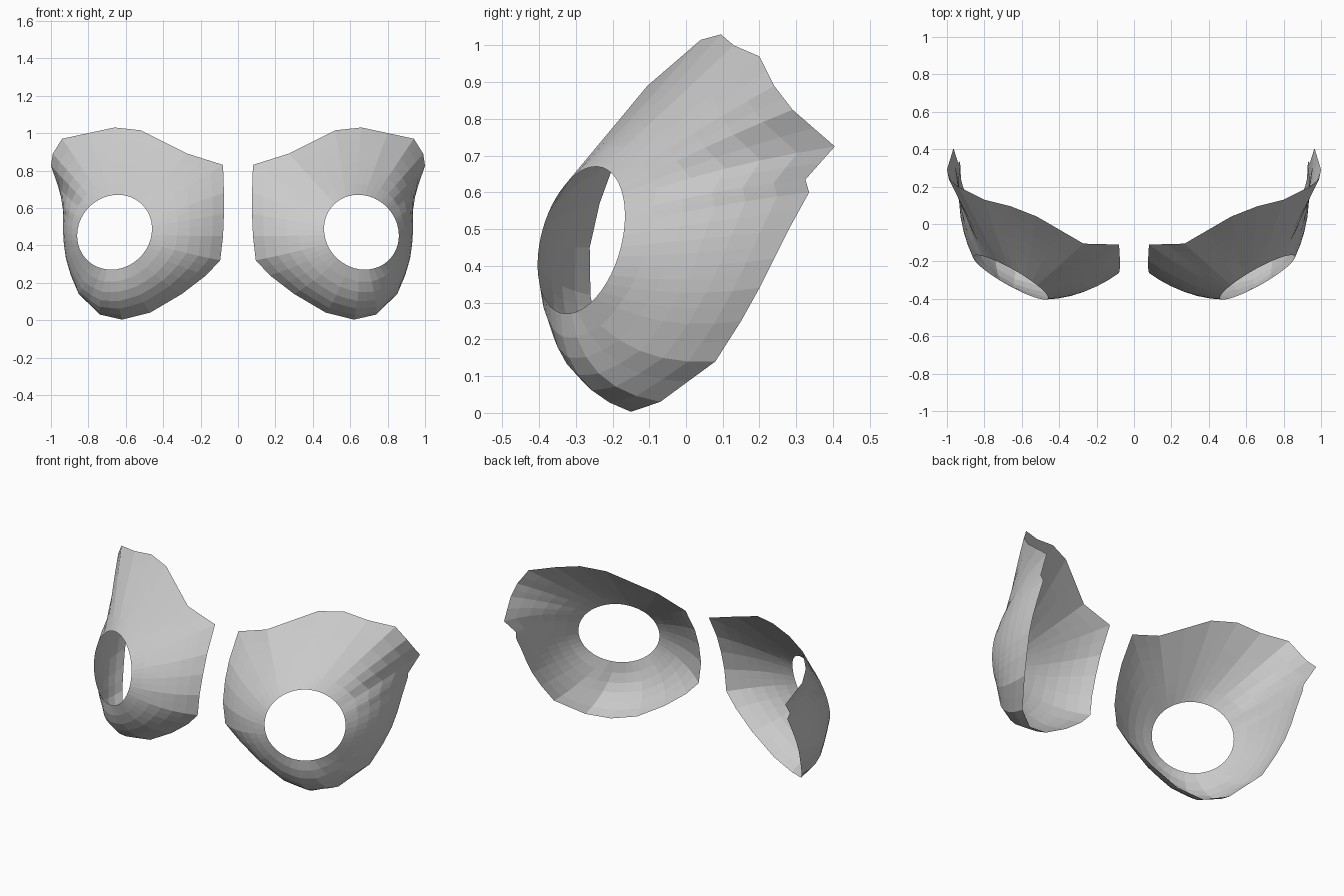
import bpy
import math
from mathutils import Vector

if "Cube" in bpy.data.objects:
    bpy.data.objects.remove(bpy.data.objects["Cube"])

# Outer rim, clockwise from the upper inner corner: x, y, z, bulge
RIM = [
    (.08, -.11, .83, .01), (.27, -.105, .89, .0), (.52, .04, 1.015, -.005),
    (.66, .095, 1.03, -.005), (.80, .13, 1.0, .0), (.94, .20, .97, .0),
    (.99, .24, .89, .005), (1.0, .29, .825, .01), (.965, .405, .725, .03),
    (.94, .325, .635, .035), (.93, .335, .60, .035), (.927, .28, .50, .035),
    (.925, .24, .42, .035), (.915, .20, .34, .04), (.89, .15, .25, .05),
    (.85, .08, .14, .06), (.74, -.07, .03, .065), (.62, -.15, .003, .06),
    (.47, -.19, .04, .055), (.30, -.22, .14, .05), (.17, -.245, .24, .04),
    (.095, -.26, .32, .035), (.08, -.262, .45, .03), (.075, -.235, .57, .025),
    (.075, -.195, .68, .02),
]
RINGS = 6
CENTRE = Vector((.60, .10, .50))


def hole_point(t):
    """Point on the tilted round opening."""
    c, s = math.cos(t), math.sin(t)
    return Vector((.66 + .2 * c - .008 * s,
                   -.285 + .11 * c + .045 * s,
                   .47 + .2 * s - .01 * c))


# Double the rim points so the opening reads as round
rim = []
for i, p in enumerate(RIM):
    q = RIM[(i + 1) % len(RIM)]
    rim += [Vector(p), (Vector(p) + Vector(q)) / 2]
n = len(rim)

# Spokes curve from the opening to the rim
verts = []
start = math.radians(148)
for i, p in enumerate(rim):
    uniform = start - 2 * math.pi * i / n
    actual = math.atan2(p.z - .47, p.x - .66)
    diff = (actual - uniform + math.pi) % (2 * math.pi) - math.pi
    a = hole_point(uniform + .5 * diff)
    b = p.to_3d()
    mid, chord = (a + b) / 2, (b - a).normalized()
    out = mid - CENTRE
    out = (out - chord * out.dot(chord)).normalized()
    ctrl = mid + out * 2 * p.w
    for k in range(RINGS + 1):
        u = k / RINGS
        verts.append(a * (1 - u) ** 2 + ctrl * 2 * u * (1 - u) + b * u * u)

faces = []
for i in range(n):
    r, s = i * (RINGS + 1), (i + 1) % n * (RINGS + 1)
    for k in range(RINGS):
        faces.append((r + k, s + k, s + k + 1, r + k + 1))

# Open cup shell, mirrored to the other side
mesh = bpy.data.meshes.new("cup_shell")
mesh.from_pydata(verts, [], faces)
cup = bpy.data.objects.new("cup_shell", mesh)
bpy.context.collection.objects.link(cup)
mirror = cup.modifiers.new("other_side", 'MIRROR')
mirror.use_mirror_merge = False
